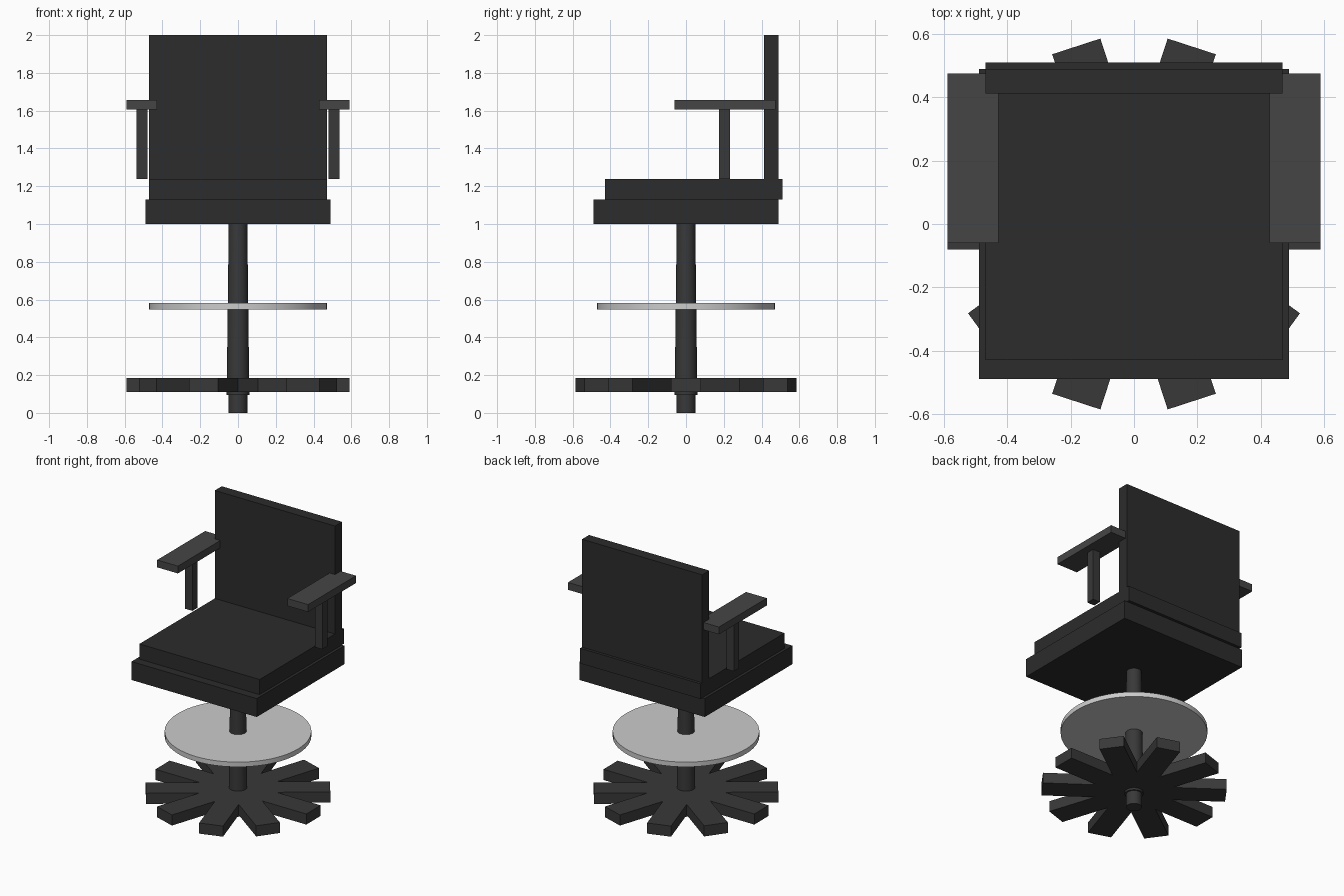
import bpy, bmesh
from math import pi, sin, cos, radians

if "Cube" in bpy.data.objects:
    bpy.data.objects.remove(bpy.data.objects["Cube"])


def material(name, c):
    m = bpy.data.materials.new(name)
    m.diffuse_color = (c, c, c, 1)
    m.use_nodes = True
    m.node_tree.nodes["Principled BSDF"].inputs["Base Color"].default_value = m.diffuse_color
    return m


UPHOLSTERY = material("black_upholstery", 0.025)
PLASTIC = material("dark_plastic", 0.04)
ARM_PAD = material("arm_pad", 0.06)


def finish(name, bm, mat=None, smooth=False):
    bmesh.ops.recalc_face_normals(bm, faces=bm.faces)
    me = bpy.data.meshes.new(name)
    bm.to_mesh(me)
    bm.free()
    ob = bpy.data.objects.new(name, me)
    bpy.context.collection.objects.link(ob)
    if mat:
        me.materials.append(mat)
    if smooth:
        bpy.ops.object.select_all(action='DESELECT')
        ob.select_set(True)
        bpy.context.view_layer.objects.active = ob
        bpy.ops.object.shade_smooth_by_angle(angle=radians(35))
    return ob


def box(name, x, y, z, mat):
    bm = bmesh.new()
    bmesh.ops.create_cube(bm, size=1)
    for v in bm.verts:
        v.co = [(lo + hi) / 2 + c * (hi - lo) for c, (lo, hi) in zip(v.co, (x, y, z))]
    return finish(name, bm, mat)


def tube(name, r_low, r_top, z0, z1, sides, mat=None):
    bm = bmesh.new()
    bmesh.ops.create_cone(bm, cap_ends=True, segments=sides, radius1=r_low,
                          radius2=r_top, depth=z1 - z0)
    bmesh.ops.translate(bm, verts=bm.verts, vec=(0, 0, (z0 + z1) / 2))
    return finish(name, bm, mat, smooth=True)


# Seat and backrest
box("seat_base", (-0.49, 0.49), (-0.49, 0.49), (1.0, 1.13), UPHOLSTERY)
box("seat_cushion", (-0.47, 0.47), (-0.43, 0.51), (1.13, 1.237), UPHOLSTERY)
box("backrest", (-0.47, 0.47), (0.412, 0.49), (1.237, 2.0), UPHOLSTERY)

# Armrests with their posts
for side, s in (("left", -1), ("right", 1)):
    box("arm_pad_" + side, sorted((s * 0.428, s * 0.59)), (-0.06, 0.475),
        (1.605, 1.657), ARM_PAD)
    box("arm_post_" + side, sorted((s * 0.48, s * 0.537)), (0.175, 0.233),
        (1.237, 1.605), PLASTIC)

# Tapered column, foot and foot ring disc
tube("column", 0.06, 0.049, 0.095, 1.0, 32, PLASTIC)
tube("column_foot", 0.05, 0.05, 0.0, 0.095, 32, PLASTIC)
tube("foot_disc", 0.47, 0.47, 0.548, 0.582, 64)

# Star base: ten square-ended legs meeting in one outline
LEGS, REACH, HALF = 10, 0.59, 0.08
bm = bmesh.new()
outline = []
for i in range(LEGS):
    a = 2 * pi * i / LEGS
    notch = HALF / sin(pi / LEGS)
    b = a - pi / LEGS
    outline.append((notch * cos(b), notch * sin(b), 0.11))
    for w in (-HALF, HALF):
        outline.append((REACH * cos(a) - w * sin(a), REACH * sin(a) + w * cos(a), 0.11))
face = bm.faces.new([bm.verts.new(p) for p in outline])
ext = bmesh.ops.extrude_face_region(bm, geom=[face], use_keep_orig=True)
top = [g for g in ext["geom"] if isinstance(g, bmesh.types.BMVert)]
bmesh.ops.translate(bm, verts=top, vec=(0, 0, 0.075))
finish("star_base", bm, PLASTIC)
